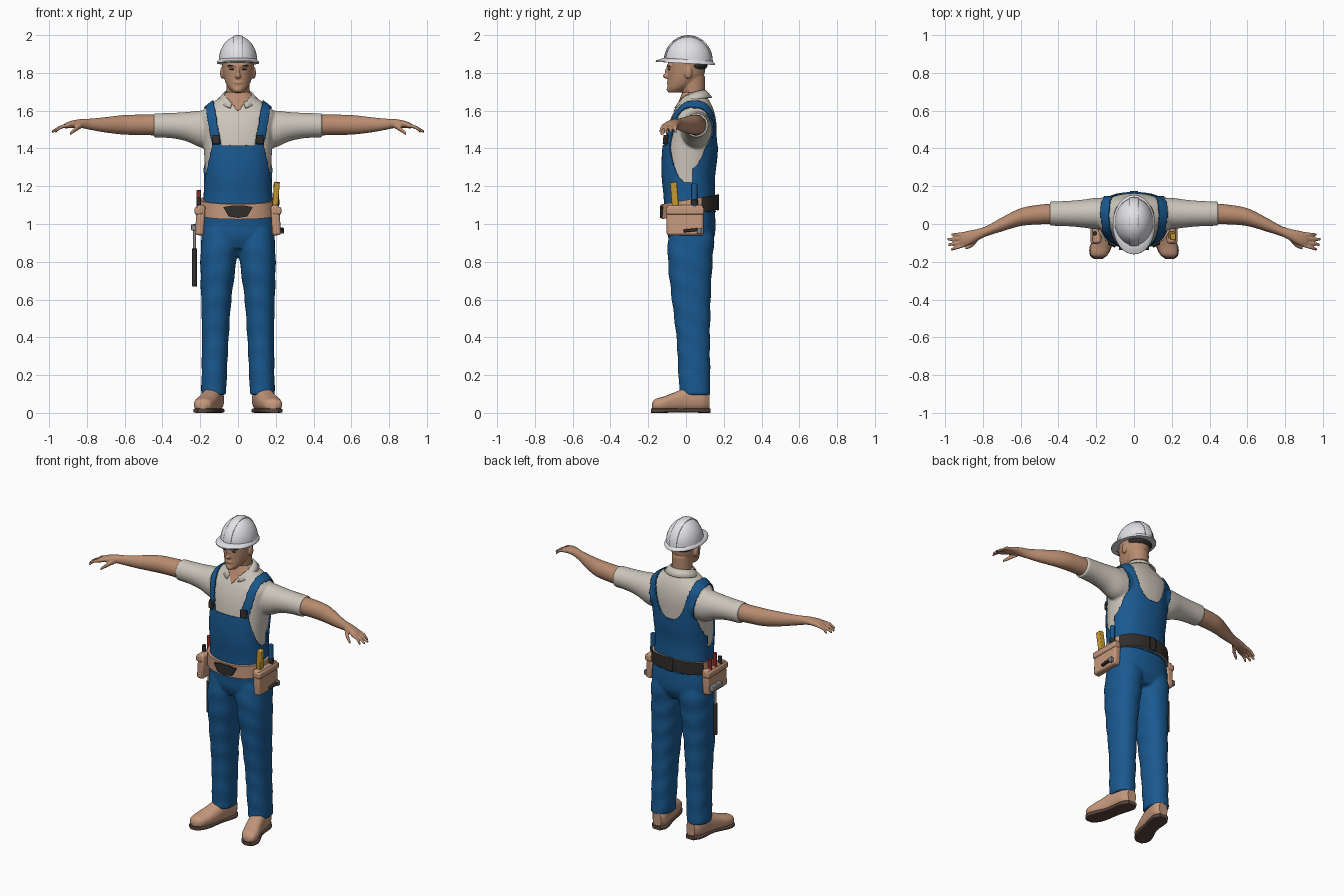
import bpy, bmesh, math
from mathutils import Matrix, Vector

if "Cube" in bpy.data.objects:
    bpy.data.objects.remove(bpy.data.objects["Cube"])


def material(name, *rgb):
    m = bpy.data.materials.new(name)
    m.use_nodes = True
    m.diffuse_color = (*rgb, 1)
    m.node_tree.nodes["Principled BSDF"].inputs["Base Color"].default_value = (*rgb, 1)
    return m


SKIN = material("skin", .48, .26, .16)
SHIRT = material("shirt_grey", .6, .56, .49)
BLUE = material("overall_blue", .01, .1, .28)
WHITE = material("helmet_white", .78, .78, .82)
TAN = material("tan_leather", .55, .31, .2)
DARK = material("dark_rubber", .03, .028, .026)
YELLOW = material("tool_yellow", .6, .34, .03)
RED = material("tool_red", .3, .025, .02)
METAL = material("metal_grey", .25, .25, .26)
SOLE = material("sole_brown", .1, .06, .045)


def finish(name, bm, mats, mirror=False, voxel=0, smooth=3, thick=0, bevel=0):
    """Turn a bmesh into an object with smooth shading and modifiers."""
    bmesh.ops.recalc_face_normals(bm, faces=bm.faces)
    for f in bm.faces:
        f.smooth = True
    for e in bm.edges:
        if len(e.link_faces) == 2 and e.calc_face_angle(0) > .7:
            e.smooth = False
    me = bpy.data.meshes.new(name)
    bm.to_mesh(me)
    bm.free()
    ob = bpy.data.objects.new(name, me)
    bpy.context.collection.objects.link(ob)
    for m in mats if isinstance(mats, list) else [mats]:
        me.materials.append(m)
    if mirror:
        ob.modifiers.new("mirror", 'MIRROR').use_mirror_merge = False
    if voxel:
        r = ob.modifiers.new("blend", 'REMESH')
        r.mode, r.voxel_size, r.use_smooth_shade = 'VOXEL', voxel, True
        s = ob.modifiers.new("soften", 'SMOOTH')
        s.factor, s.iterations = .5, smooth
    if thick:
        ob.modifiers.new("thickness", 'SOLIDIFY').thickness = thick
    if bevel:
        b = ob.modifiers.new("bevel", 'BEVEL')
        b.width, b.segments = bevel, 2
    return ob


def resample(st, k):
    """Smooth curve through stations whose first value always grows."""
    def slope(i, c):
        a, b = st[max(i - 1, 0)], st[min(i + 1, len(st) - 1)]
        return (b[c] - a[c]) / (b[0] - a[0])
    for i in range(len(st) - 1):
        p, q = st[i], st[i + 1]
        d = q[0] - p[0]
        for j in range(k):
            t = j / k
            h = t * t * (3 - 2 * t)
            yield [p[0] + d * t] + [
                p[c] * (1 - h) + q[c] * h
                + d * (t * (1 - t) ** 2 * slope(i, c) - t * t * (1 - t) * slope(i + 1, c))
                for c in range(1, 5)]
    yield list(st[-1])


def loft(bm, axis, st, n=32, p=2, k=5, wrinkle=0):
    """Skin rings (position, centre u, centre v, radius u, radius v) along an axis."""
    rings = []
    for t, a, b, r, q in resample(st, k):
        ring = []
        for i in range(n):
            w = math.tau * i / n
            c, s = math.cos(w), math.sin(w)
            g = 1 + wrinkle * math.sin(t * 48 + 2.5 * math.sin(w) + c)
            u = a + g * r * math.copysign(abs(c) ** (2 / p), c)
            v = b + g * q * math.copysign(abs(s) ** (2 / p), s)
            ring.append(bm.verts.new({'x': (t, u, v), 'y': (u, t, v), 'z': (u, v, t)}[axis]))
        rings.append(ring)
    for lo, hi in zip(rings, rings[1:]):
        for i in range(n):
            bm.faces.new((lo[i - 1], lo[i], hi[i], hi[i - 1]))
    bm.faces.new(rings[0])
    bm.faces.new(rings[-1])


def ball(bm, pos, size):
    bmesh.ops.create_uvsphere(bm, u_segments=32, v_segments=20, radius=1,
                              matrix=Matrix.Translation(pos) @ Matrix.Diagonal((*size, 1)))


def box(name, pos, dims, mat, rot=(0, 0, 0), bevel=.004, mirror=False):
    bm = bmesh.new()
    turn = Matrix.Rotation(rot[2], 4, 'Z') @ Matrix.Rotation(rot[1], 4, 'Y') @ Matrix.Rotation(rot[0], 4, 'X')
    bmesh.ops.create_cube(bm, size=1, matrix=Matrix.Translation(pos) @ turn @ Matrix.Diagonal((*dims, 1)))
    return finish(name, bm, mat, mirror, bevel=bevel)


def rod(name, x, y, z0, z1, r, mat):
    bm = bmesh.new()
    loft(bm, 'z', [(z0, x, y, r, r), (z1, x, y, r, r)], n=14, k=1)
    finish(name, bm, mat, bevel=.003)


def span(z, y0, y1, rx):
    """Body ring from its front and back y."""
    return (z, 0, (y0 + y1) / 2, rx, (y1 - y0) / 2)


# Head, neck, ears and facial forms
bm = bmesh.new()
loft(bm, 'z', [(1.695, 0, -.06, .025, .03), (1.715, 0, -.043, .046, .056), (1.74, 0, -.023, .062, .074),
               (1.78, 0, -.002, .076, .094), (1.82, 0, .003, .082, .099), (1.87, 0, .008, .084, .1),
               (1.93, 0, .01, .06, .08)])
loft(bm, 'z', [(1.58, 0, .045, .062, .058), (1.67, 0, .042, .06, .058), (1.78, 0, .035, .062, .065)])
for pos, size in [((0, -.1, 1.783), (.015, .023, .014)), ((0, -.098, 1.803), (.009, .014, .03)),
                  ((0, -.086, 1.838), (.058, .016, .011)), ((0, -.092, 1.748), (.024, .011, .008)),
                  ((0, -.083, 1.712), (.026, .02, .017)), ((.084, .012, 1.8), (.011, .02, .032)),
                  ((-.084, .012, 1.8), (.011, .02, .032))]:
    ball(bm, pos, size)
finish("head", bm, SKIN, voxel=.005, smooth=2)
bm = bmesh.new()
ball(bm, (.033, -.09, 1.818), (.013, .005, .004))
ball(bm, (.036, -.095, 1.84), (.018, .006, .003))
finish("eyes_and_brows", bm, DARK, mirror=True)
bm = bmesh.new()
ball(bm, (0, .048, 1.84), (.08, .066, .034))
finish("helmet_harness", bm, DARK)

# Helmet dome, raised centre rib and brim
for name, extra, half in [("helmet_dome", 0, 1), ("helmet_rib", .005, .027)]:
    bm = bmesh.new()
    ball(bm, (0, .012, 1.862), (.102 + extra, .125 + extra, .133 + extra))
    for normal, at in [((0, 0, -1), (0, 0, 1.862)), ((1, 0, 0), (half, 0, 0)), ((-1, 0, 0), (-half, 0, 0))]:
        bmesh.ops.bisect_plane(bm, geom=bm.verts[:] + bm.edges[:] + bm.faces[:],
                               plane_co=at, plane_no=normal, clear_outer=True)
    finish(name, bm, WHITE, thick=.006)
bm = bmesh.new()
loft(bm, 'z', [(1.85, 0, -.003, .112, .156), (1.857, 0, -.003, .112, .156), (1.872, 0, .008, .1, .128)], n=48, k=2)
for v in bm.verts:
    v.co.z -= .055 * v.co.y
finish("helmet_brim", bm, WHITE)

# Shirt torso with sleeves, blended
bm = bmesh.new()
loft(bm, 'z', [span(1.04, -.105, .15, .182), span(1.15, -.11, .145, .173), span(1.25, -.12, .145, .173),
               span(1.35, -.12, .157, .178), span(1.45, -.11, .162, .185), span(1.52, -.095, .162, .195),
               span(1.58, -.072, .153, .2), span(1.62, -.05, .14, .165), span(1.65, -.035, .125, .125),
               span(1.675, -.025, .11, .085), span(1.695, -.018, .102, .068)], n=64, p=2.3)
for side in (1, -1):
    sub = bmesh.new()
    loft(sub, 'x', [(.12, .055, 1.5, .085, .1), (.2, .055, 1.503, .083, .097), (.27, .055, 1.515, .074, .078),
                    (.35, .055, 1.521, .067, .067), (.445, .055, 1.522, .064, .064)])
    sub.transform(Matrix.Diagonal((side, 1, 1, 1)))
    tmp = bpy.data.meshes.new("sleeve_part")
    sub.to_mesh(tmp)
    sub.free()
    bm.from_mesh(tmp)
    bpy.data.meshes.remove(tmp)
shirt = finish("shirt", bm, SHIRT, voxel=.007)
bpy.context.view_layer.update()


def shell(name, keep, lift, mat):
    """Garment panel lifted off the shirt where the rule holds."""
    me = bpy.data.meshes.new_from_object(shirt.evaluated_get(bpy.context.evaluated_depsgraph_get()))
    bm = bmesh.new()
    bm.from_mesh(me)
    bpy.data.meshes.remove(me)
    bm.normal_update()
    gone = [f for f in bm.faces if not keep(abs(f.calc_center_median().x), *f.calc_center_median().yz)]
    for v in bm.verts:
        v.co += v.normal * lift
    bmesh.ops.delete(bm, geom=gone, context='FACES')
    edge = [v for v in bm.verts if v.is_boundary]
    for _ in range(3):
        bmesh.ops.smooth_vert(bm, verts=edge, factor=.5, use_axis_x=True, use_axis_y=True, use_axis_z=True)
    finish(name, bm, mat, thick=lift * .9)


def overall_rule(x, y, z):
    if z < 1.18:
        return z > 1.06
    if y < .03:
        return x < .132 + .2 * (1.42 - z) if z < 1.42 else abs(x - .11 - .18 * (z - 1.42)) < .024
    return x < .152 + .14 * abs(z - 1.45) and z < 1.41 + .24 * (x / .127) ** 3


shell("overall_bib", overall_rule, .009, BLUE)
shell("open_neck", lambda x, y, z: y < .02 and z > 1.59 and x < .8 * (z - 1.59), .003, SKIN)

# Folded collar around the neck
bm = bmesh.new()
rows = []
for i in range(33):
    t = math.radians(-158 + 316 * i / 32)
    f = (1 - math.cos(t)) / 2
    rows.append([bm.verts.new((rx * math.sin(t), .035 + ry * math.cos(t), z - drop * f * f))
                 for rx, ry, z, drop in [(.072, .07, 1.71, .055), (.108, .104, 1.672, .06)]])
for a, b in zip(rows, rows[1:]):
    bm.faces.new((a[0], a[1], b[1], b[0]))
finish("collar", bm, SHIRT, thick=.008)

# Forearms and hands
bm = bmesh.new()
loft(bm, 'x', [(.4, .055, 1.523, .055, .056), (.5, .05, 1.525, .052, .054), (.6, .036, 1.525, .047, .052),
               (.7, -.003, 1.525, .037, .041), (.78, -.038, 1.528, .027, .03), (.83, -.058, 1.532, .031, .024),
               (.88, -.076, 1.528, .039, .019), (.91, -.083, 1.521, .037, .015), (.922, -.085, 1.518, .03, .01)])
for off, tip in [(-.031, .968), (-.011, .982), (.01, .985), (.03, .965)]:
    loft(bm, 'x', [(.89, -.08 + off, 1.524, .01, .011), (.94, -.09 + off * 1.15, 1.512, .0095, .01),
                   (tip, -.095 + off * 1.3, 1.488, .008, .008)], n=12)
loft(bm, 'x', [(.82, -.07, 1.525, .014, .014), (.855, -.108, 1.505, .013, .014), (.89, -.128, 1.478, .009, .009)], n=12)
finish("arms", bm, SKIN, mirror=True, voxel=.005, smooth=2)

# Trousers: hips and legs blended
bm = bmesh.new()
loft(bm, 'z', [(.095, .129, .046, .066, .081), (.2, .126, .044, .067, .084), (.4, .12, .038, .071, .089),
               (.6, .115, .028, .08, .103), (.8, .104, .022, .095, .118), (.93, .096, .027, .096, .121),
               (1.02, .09, .027, .08, .1)], p=2.2, k=12, wrinkle=.018)
loft(bm, 'z', [span(.87, -.07, .12, .14), span(.93, -.095, .15, .19), span(1, -.1, .156, .196),
               span(1.1, -.112, .15, .186)], n=48, p=2.3)
finish("trousers", bm, BLUE, mirror=True, voxel=.009)

# Work shoes and soles, toes turned out
bm = bmesh.new()
loft(bm, 'y', [(-.18, .188, .037, .02, .015), (-.165, .186, .042, .043, .03), (-.12, .176, .046, .055, .04),
               (-.06, .156, .057, .054, .052), (0, .14, .069, .052, .063), (.09, .124, .07, .05, .063),
               (.125, .12, .062, .03, .045)], p=2.4)
finish("shoes", bm, TAN, mirror=True)
bm = bmesh.new()
loft(bm, 'y', [(-.184, .19, .012, .025, .012), (-.165, .187, .012, .046, .012), (-.12, .176, .012, .058, .012),
               (-.02, .145, .013, .047, .01), (.09, .124, .012, .052, .012), (.13, .12, .012, .03, .012)], p=5)
finish("soles", bm, SOLE, mirror=True)

# Tool belt: tan front, dark back
bm = bmesh.new()
loft(bm, 'z', [(1.032, 0, .019, .2, .148), (1.112, 0, .019, .198, .148)], n=64, p=2.3, k=2)
for v in bm.verts:
    v.co.z += .17 * v.co.y + .015
for f in bm.faces:
    f.material_index = int(f.calc_center_median().y > .085)
finish("tool_belt", bm, [TAN, DARK])
box("rear_buckle", (0, .168, 1.115), (.045, .012, .085), DARK)
bm = bmesh.new()
plate = bm.faces.new([bm.verts.new((x, -.137, z)) for x, z in
                      [(-.078, 1.09), (-.03, 1.098), (.03, 1.098), (.078, 1.09), (.05, 1.04), (0, 1.032), (-.05, 1.04)]])
out = bmesh.ops.extrude_face_region(bm, geom=[plate])["geom"]
bmesh.ops.translate(bm, vec=(0, .025, 0), verts=[g for g in out if isinstance(g, bmesh.types.BMVert)])
finish("front_buckle", bm, DARK)

# Pouches, strap clips and tools
box("pouches", (.2, -.005, 1.02), (.046, .195, .16), TAN, rot=(0, -.06, 0), bevel=.012, mirror=True)
box("pouch_flaps", (.206, -.005, 1.07), (.046, .2, .04), TAN, bevel=.008, mirror=True)
box("strap_clips", (.116, -.108, 1.447), (.042, .014, .05), DARK, rot=(-.1, 0, .42), mirror=True)
box("folding_rule", (.2, -.06, 1.14), (.03, .036, .165), YELLOW, rot=(.08, .08, 0))
rod("blue_handle", .203, .045, 1.06, 1.215, .015, BLUE)
rod("blue_handle_cap", .203, .045, 1.1, 1.13, .018, DARK)
box("plier_handles", (.228, .035, .968), (.03, .095, .016), DARK, rot=(.1, 0, 0))
box("plier_joint", (.234, .07, .965), (.02, .025, .03), METAL)
for i, y in enumerate((-.05, .0, .05)):
    rod("screwdriver_%d" % (i + 1), -.207, y, 1.05, (1.14, 1.18, 1.16)[i], .012, (DARK, RED, RED)[i])
rod("hammer_shaft", -.23, .03, .85, 1.0, .008, METAL)
rod("hammer_grip", -.23, .03, .67, .87, .014, DARK)
box("hammer_head", (-.234, .03, .982), (.03, .1, .032), METAL)
